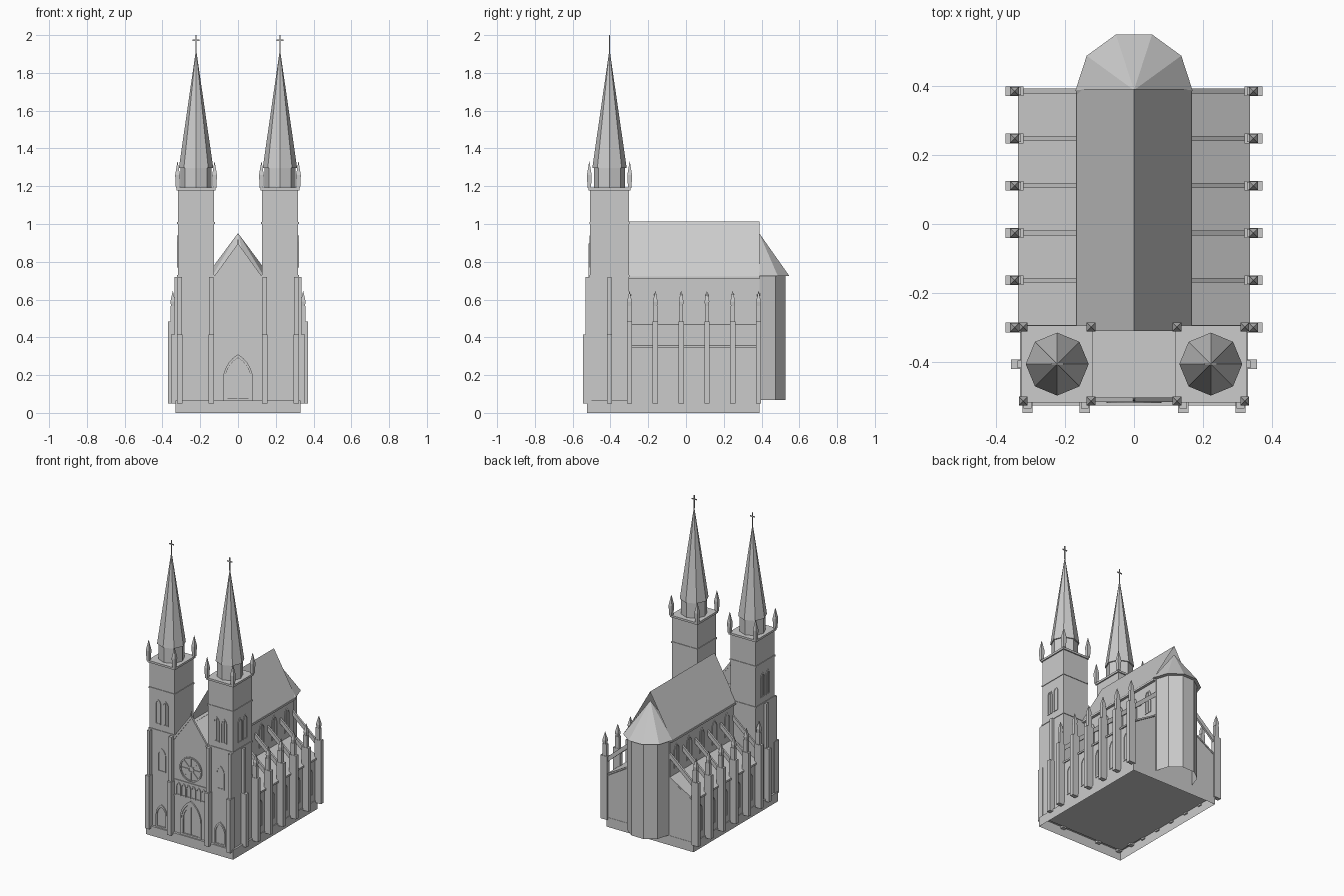
import bpy, bmesh
from math import sin, cos, pi
from mathutils import Matrix

if "Cube" in bpy.data.objects:
    bpy.data.objects.remove(bpy.data.objects["Cube"])


def finish(name, bm, mat=None):
    if mat is not None:
        bm.transform(mat)
    bmesh.ops.recalc_face_normals(bm, faces=bm.faces)
    me = bpy.data.meshes.new(name)
    bm.to_mesh(me)
    bm.free()
    ob = bpy.data.objects.new(name, me)
    bpy.context.collection.objects.link(ob)
    return ob


def box(name, x0, x1, y0, y1, z0, z1, mat=None, bottom=True):
    bm = bmesh.new()
    bmesh.ops.create_cube(bm, size=1)
    if not bottom:
        low = [f for f in bm.faces if f.calc_center_median().z < -0.4]
        bmesh.ops.delete(bm, geom=low, context='FACES_ONLY')
    for v in bm.verts:
        v.co = ((x0 + x1) / 2 + v.co.x * (x1 - x0), (y0 + y1) / 2 + v.co.y * (y1 - y0),
                (z0 + z1) / 2 + v.co.z * (z1 - z0))
    return finish(name, bm, mat)


def cone(name, n, r1, r2, x, y, z0, z1, turn=0.0, caps=True):
    bm = bmesh.new()
    bmesh.ops.create_cone(bm, cap_ends=caps, segments=n, radius1=r1, radius2=r2, depth=z1 - z0)
    return finish(name, bm, Matrix.Translation((x, y, (z0 + z1) / 2)) @ Matrix.Rotation(turn, 4, 'Z'))


def prism(name, pts, y0, y1):
    """Extrude an (x, z) profile along y."""
    bm = bmesh.new()
    f = bm.faces.new([bm.verts.new((x, y0, z)) for x, z in pts])
    ext = bmesh.ops.extrude_face_region(bm, geom=[f])['geom']
    bmesh.ops.translate(bm, vec=(0, y1 - y0, 0), verts=[g for g in ext if isinstance(g, bmesh.types.BMVert)])
    return finish(name, bm)


def ring(name, outer, inner, depth, mat):
    """Raised band between two closed outlines, standing out towards local -y."""
    bm = bmesh.new()
    a = [[bm.verts.new((u, d, v)) for u, v in pts] for pts, d in
         ((outer, 0), (outer, -depth), (inner, -depth), (inner, 0))]
    n = len(outer)
    for k in range(4):
        p, q = a[k], a[(k + 1) % 4]
        for i in range(n):
            bm.faces.new((p[i], p[(i + 1) % n], q[(i + 1) % n], q[i]))
    return finish(name, bm, mat)


def arch(w, h, z0):
    """Pointed arch outline."""
    k = w * sin(pi / 3)
    right = [(w / 2, z0)] + [(-w / 2 + w * cos(i * pi / 15), h - k + w * sin(i * pi / 15)) for i in range(6)]
    return right + [(-u, v) for u, v in reversed(right[:-1])]


def lancet(name, pos, face, w, h, t=0.006, depth=0.004, mullion=True):
    mat = Matrix.Translation(pos) @ Matrix.Rotation(face, 4, 'Z')
    ring(name + "_frame", arch(w, h, 0), arch(w - 2 * t, h - 1.6 * t, t), depth, mat)
    if mullion:
        box(name + "_mullion", -0.002, 0.002, -depth * 0.6, 0, t / 2, h - t, mat)


def pinnacle(name, x, y, z, body, tip):
    cone(name + "_shaft", 4, 0.013, 0.018, x, y, z, z + body, pi / 4)
    cone(name + "_cap", 4, 0.018, 0.001, x, y, z + body, z + tip, pi / 4)


SIDE = {1: pi / 2, -1: -pi / 2}

# Plinth (open underneath) and main body
box("plinth", -0.33, 0.33, -0.525, 0.39, 0, 0.065, bottom=False)
box("nave", -0.15, 0.15, -0.31, 0.39, 0.06, 0.72)
box("west_front", -0.128, 0.128, -0.508, -0.30, 0.06, 0.72)

# Nave roof: two open slopes
bm = bmesh.new()
rows = [[bm.verts.new((x, y, z)) for x, z in ((-0.166, 0.722), (0, 1.014), (0.166, 0.722))] for y in (-0.31, 0.39)]
for i in range(2):
    bm.faces.new((rows[0][i], rows[0][i + 1], rows[1][i + 1], rows[1][i]))
finish("nave_roof", bm)

# Ten-sided apse
cone("apse_wall", 10, 0.143, 0.143, 0, 0.39, 0.067, 0.724, pi / 2, caps=False)
cone("apse_roof", 10, 0.169, 0.0, 0, 0.387, 0.724, 0.952, pi / 2)

# Aisles, buttress piers and flying buttresses
piers = [-0.299 + 0.1366 * i for i in range(6)]
for s in (-1, 1):
    box("nave_cornice", *sorted((s * 0.14, s * 0.168)), -0.305, 0.39, 0.708, 0.721)
    prism("aisle", [(s * 0.14, 0.06), (s * 0.325, 0.06), (s * 0.325, 0.35), (s * 0.14, 0.46)], -0.305, 0.388)
    prism("aisle_roof", [(s * 0.145, 0.46), (s * 0.336, 0.346), (s * 0.336, 0.358), (s * 0.145, 0.47)], -0.305, 0.39)
    for y in piers:
        box("pier_lower", *sorted((s * 0.32, s * 0.371)), y - 0.014, y + 0.014, 0.05, 0.485)
        box("pier_upper", *sorted((s * 0.327, s * 0.358)), y - 0.011, y + 0.011, 0.48, 0.565)
        pinnacle("pier_pinnacle", s * 0.345, y, 0.56, 0.03, 0.085)
        prism("flying_buttress", [(s * 0.145, 0.635), (s * 0.33, 0.475), (s * 0.33, 0.44), (s * 0.145, 0.60)],
              y - 0.007, y + 0.007)
    for y in piers[:-1]:
        lancet("aisle_window", (s * 0.325, y + 0.068, 0.11), SIDE[s], 0.056, 0.20)
        lancet("clerestory_window", (s * 0.15, y + 0.068, 0.51), SIDE[s], 0.056, 0.165)

# Towers
ty = -0.405
for s in (-1, 1):
    tx = s * 0.222

    def band(name, g, z0, z1):
        box(name, tx - 0.096 - g, tx + 0.096 + g, ty - 0.103 - g, ty + 0.103 + g, z0, z1)

    band("tower", 0, 0.06, 1.18)
    band("tower_cornice", 0.008, 1.178, 1.192)
    for z in (0.72, 1.0):
        band("tower_string_course", 0.004, z, z + 0.01)
    cone("tower_drum", 8, 0.083, 0.083, tx, ty, 1.19, 1.30)
    cone("spire", 8, 0.091, 0.001, tx, ty, 1.297, 1.92)
    box("cross_upright", tx - 0.003, tx + 0.003, ty - 0.003, ty + 0.003, 1.91, 2.0)
    box("cross_arm", tx - 0.018, tx + 0.018, ty - 0.003, ty + 0.003, 1.97, 1.976)
    for dx in (-0.098, 0.098):
        for dy in (-0.107, 0.107):
            pinnacle("tower_pinnacle", tx + dx, ty + dy, 1.19, 0.07, 0.14)
    # Stepped buttresses on the front and outer side
    for bx in (s * 0.308, s * 0.142):
        box("front_buttress_lower", bx - 0.015, bx + 0.015, -0.546, -0.50, 0.05, 0.415)
        box("front_buttress_upper", bx - 0.011, bx + 0.011, -0.533, -0.50, 0.41, 0.72)
    box("side_buttress_lower", *sorted((s * 0.30, s * 0.355)), ty - 0.014, ty + 0.014, 0.05, 0.415)
    box("side_buttress_upper", *sorted((s * 0.30, s * 0.337)), ty - 0.011, ty + 0.011, 0.41, 0.72)
    # Belfry openings, window and small portal
    for d in (-0.028, 0.028):
        lancet("belfry_opening", (tx + d, ty - 0.103, 0.77), 0, 0.042, 0.17)
        lancet("belfry_opening", (tx + s * 0.096, ty + d, 0.77), SIDE[s], 0.042, 0.17)
    lancet("tower_window", (tx, ty - 0.103, 0.45), 0, 0.06, 0.16)
    lancet("side_portal", (tx, ty - 0.103, 0.065), 0, 0.085, 0.16, 0.01, 0.007)
    box("side_door_handle", tx + 0.048, tx + 0.053, -0.514, -0.505, 0.125, 0.137)

# West gable with raised coping and finial
prism("west_gable", [(-0.128, 0.715), (0.128, 0.715), (0, 0.885)], -0.51, -0.504)
prism("gable_coping", [(-0.128, 0.72), (0, 0.897), (0.128, 0.72), (0.128, 0.697), (0, 0.872), (-0.128, 0.697)],
      -0.515, -0.502)
cone("gable_finial", 4, 0.007, 0.001, 0, -0.508, 0.885, 0.925, pi / 4)


# Rose window
def circle(r):
    return [(r * cos(i * pi / 16), r * sin(i * pi / 16)) for i in range(32)]


rose = Matrix.Translation((0, -0.508, 0.525))
ring("rose_rim", circle(0.084), circle(0.075), 0.007, rose)
ring("rose_hub", circle(0.022), circle(0.015), 0.005, rose)
for i in range(8):
    box("rose_spoke", 0.02, 0.076, -0.004, 0, -0.002, 0.002, rose @ Matrix.Rotation(i * pi / 4, 4, 'Y'))

# Arcade gallery and main portal
for z in (0.315, 0.42):
    box("west_string_course", -0.128, 0.128, -0.513, -0.50, z, z + 0.01)
for i in range(6):
    lancet("gallery_arch", (-0.095 + 0.038 * i, -0.508, 0.325), 0, 0.034, 0.09, 0.006, 0.005, False)
lancet("main_portal_outer", (0, -0.508, 0.065), 0, 0.16, 0.245, 0.012, 0.009, False)
lancet("main_portal_inner", (0, -0.508, 0.065), 0, 0.136, 0.225, 0.012, 0.006)
for x in (0.07, 0.127):
    box("door_handle", x - 0.003, x + 0.003, -0.514, -0.505, 0.125, 0.137)
